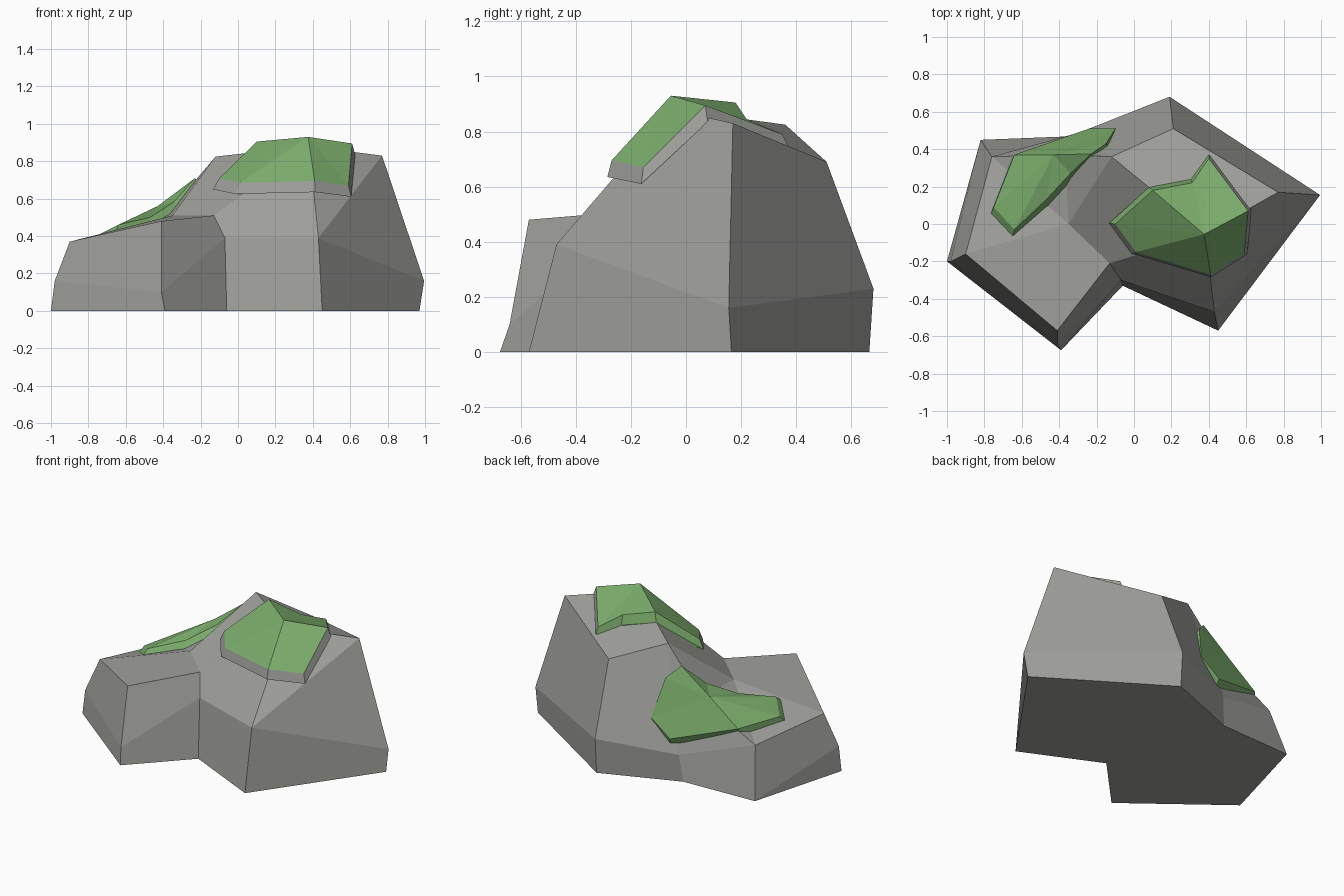
import bpy
import bmesh
from mathutils import Vector

default_cube = bpy.data.objects.get("Cube")
if default_cube:
    bpy.data.objects.remove(default_cube, do_unlink=True)


def make_material(name, colour):
    material = bpy.data.materials.new(name)
    material.use_nodes = True
    material.diffuse_color = colour
    material.node_tree.nodes["Principled BSDF"].inputs["Base Color"].default_value = colour
    return material


stone = make_material("grey stone", (0.35, 0.35, 0.33, 1))
moss = make_material("green moss", (0.2, 0.42, 0.15, 1))


def finish(bm, name, materials):
    """Turn the bmesh into a flat shaded object with outward normals."""
    bmesh.ops.recalc_face_normals(bm, faces=bm.faces)
    mesh = bpy.data.meshes.new(name)
    bm.to_mesh(mesh)
    bm.free()
    for material in materials:
        mesh.materials.append(material)
    obj = bpy.data.objects.new(name, mesh)
    bpy.context.collection.objects.link(obj)
    return obj


# Boulder corners, listed from the ground upwards at each side
corners = {
    "left_base": (-1, -.2, 0), "left_mid": (-.98, -.2, .16), "left_top": (-.9, -.16, .37),
    "front_base": (-.39, -.675, 0), "front_mid": (-.41, -.64, .1), "front_top": (-.41, -.57, .48),
    "notch_base": (-.06, -.33, 0), "notch_mid": (-.07, -.3, .39), "notch_top": (-.13, -.21, .51),
    "nose_base": (.45, -.57, 0), "nose_mid": (.43, -.47, .39),
    "right_base": (.97, .165, 0), "right_mid": (.995, .155, .16), "right_top": (.77, .17, .83),
    "back_base": (.19, .665, 0), "back_mid": (.19, .68, .23), "back_top": (.21, .51, .69),
    "bend_base": (-.31, .47, 0), "bend_mid": (-.29, .49, .18),
    "rear_base": (-.82, .45, 0), "rear_top": (-.76, .36, .32),
    "step": (-.35, 0, .51), "saddle": (-.37, .37, .53),
    "shoulder": (-.12, .36, .825), "summit": (.38, -.05, .88),
}

boulder_faces = [
    # lower walls
    "left_base front_base front_mid left_mid",
    "left_mid front_mid front_top left_top",
    "front_base notch_base notch_mid front_mid",
    "front_mid notch_mid notch_top front_top",
    "notch_base nose_base nose_mid notch_mid",
    "nose_base right_base right_mid nose_mid",
    "right_base back_base back_mid right_mid",
    "back_base bend_base bend_mid back_mid",
    "bend_base rear_base rear_top bend_mid",
    "rear_base left_base left_mid",
    "rear_base left_mid left_top rear_top",
    # upper slopes
    "notch_mid nose_mid summit notch_top",
    "nose_mid right_mid right_top",
    "nose_mid right_top summit",
    "right_mid back_mid back_top right_top",
    "back_mid bend_mid shoulder back_top",
    "bend_mid saddle shoulder",
    "bend_mid rear_top saddle",
    # tops
    "summit right_top back_top shoulder",
    "notch_top summit shoulder",
    "notch_top shoulder step",
    "step shoulder saddle",
    "left_top front_top notch_top step",
    "left_top step rear_top",
    "step saddle rear_top",
    # underside
    "left_base front_base notch_base nose_base right_base back_base bend_base rear_base",
]

bm = bmesh.new()
verts = {key: bm.verts.new(place) for key, place in corners.items()}
for face in boulder_faces:
    bm.faces.new([verts[key] for key in face.split()])
finish(bm, "boulder", [stone])


def moss_patch(name, centre, outline, sink, stone_walls=()):
    """A fan of facets over the rock, with a short skirt sinking into it."""
    bm = bmesh.new()
    centre = Vector(centre)
    hub = bm.verts.new(centre)
    rim, skirt = [], []
    for place in outline:
        point = Vector(place)
        spread = (point - centre) * 0.07
        spread.z = 0
        rim.append(bm.verts.new(point))
        skirt.append(bm.verts.new(point + spread + Vector(sink)))
    count = len(rim)
    for i in range(count):
        j = (i + 1) % count
        bm.faces.new((hub, rim[i], rim[j]))
        wall = bm.faces.new((rim[i], skirt[i], skirt[j], rim[j]))
        wall.material_index = 1 if i in stone_walls else 0
    bm.faces.new(skirt[::-1])
    return finish(bm, name, [moss, stone])


# Moss cap over the summit, with bare stone on its front and right rim
moss_patch(
    "summit_moss", (.375, -.055, .93),
    [(.61, .07, .895), (.59, -.155, .67), (.41, -.27, .695), (.01, -.15, .685),
     (-.1, 0, .71), (.1, .18, .905), (.31, .22, .845), (.4, .35, .79)],
    (0, 0, -.06), stone_walls=(0, 1, 2, 3, 7))

# Moss strip draped over the low saddle and down the back
moss_patch(
    "saddle_moss", (-.43, .37, .56),
    [(-.75, .09, .405), (-.64, -.03, .46), (-.47, .13, .5), (-.34, .27, .585),
     (-.23, .375, .71), (-.15, .43, .63), (-.1, .51, .385), (-.24, .51, .28),
     (-.64, .37, .4)],
    (0, -.03, -.05))
